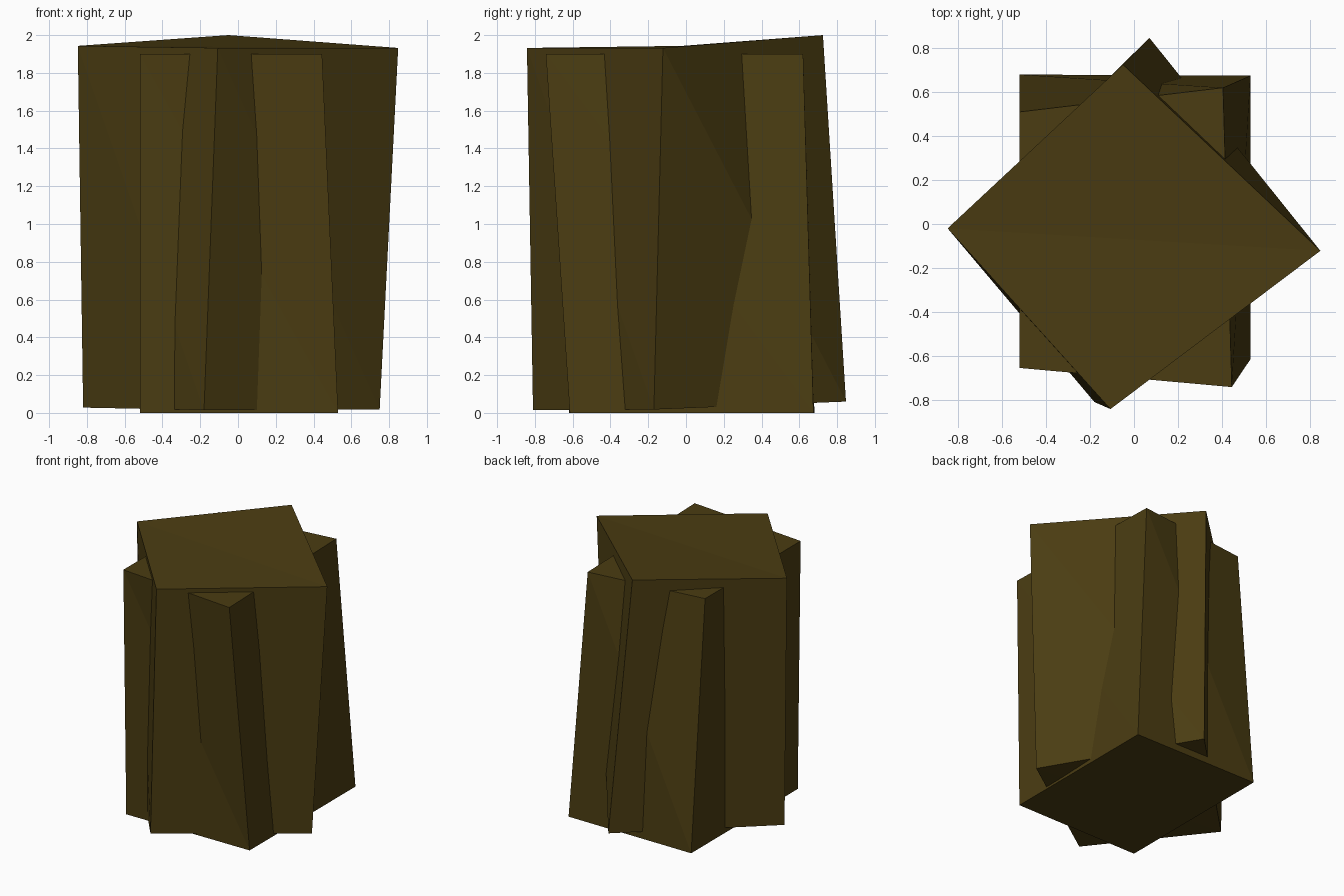
import bpy

if "Cube" in bpy.data.objects:
    bpy.data.objects.remove(bpy.data.objects["Cube"])

mat = bpy.data.materials.new("dark_brown")
mat.diffuse_color = (0.07, 0.046, 0.006, 1)
mat.use_nodes = True
mat.node_tree.nodes["Principled BSDF"].inputs["Base Color"].default_value = mat.diffuse_color


def skewed_block(name, bottom, top, cap):
    """Irregular four-sided block; corners run counter-clockwise from above."""
    n = len(bottom)
    faces = []
    for i in range(n):
        j = (i + 1) % n
        # each side is folded from its top corner to the next bottom corner
        faces += [(i, j, n + i), (j, n + j, n + i)]
    a, b, c, d = cap  # caps are folded between corners a and c
    faces += [(n + a, n + b, n + c), (n + a, n + c, n + d), (c, b, a), (d, c, a)]
    mesh = bpy.data.meshes.new(name)
    mesh.from_pydata(bottom + top, [], faces)
    mesh.materials.append(mat)
    obj = bpy.data.objects.new(name, mesh)
    bpy.context.collection.objects.link(obj)
    return obj


# Shorter block, square to the axes: front left, front right, back right, back left
skewed_block(
    "straight_block",
    [(-0.52, -0.62, 0), (0.53, -0.615, 0), (0.53, 0.675, 0), (-0.52, 0.68, 0)],
    [(-0.52, -0.655, 1.9), (0.445, -0.742, 1.9), (0.405, 0.62, 1.9), (-0.52, 0.51, 1.9)],
    (0, 1, 2, 3))

# Taller block, turned 45 degrees: front, right, back, left
skewed_block(
    "turned_block",
    [(-0.18, -0.81, 0.015), (0.75, -0.17, 0.018), (0.07, 0.847, 0.06), (-0.82, -0.03, 0.028)],
    [(-0.107, -0.842, 1.932), (0.848, -0.122, 1.932), (-0.05, 0.725, 2.0), (-0.848, -0.02, 1.943)],
    (1, 2, 3, 0))
